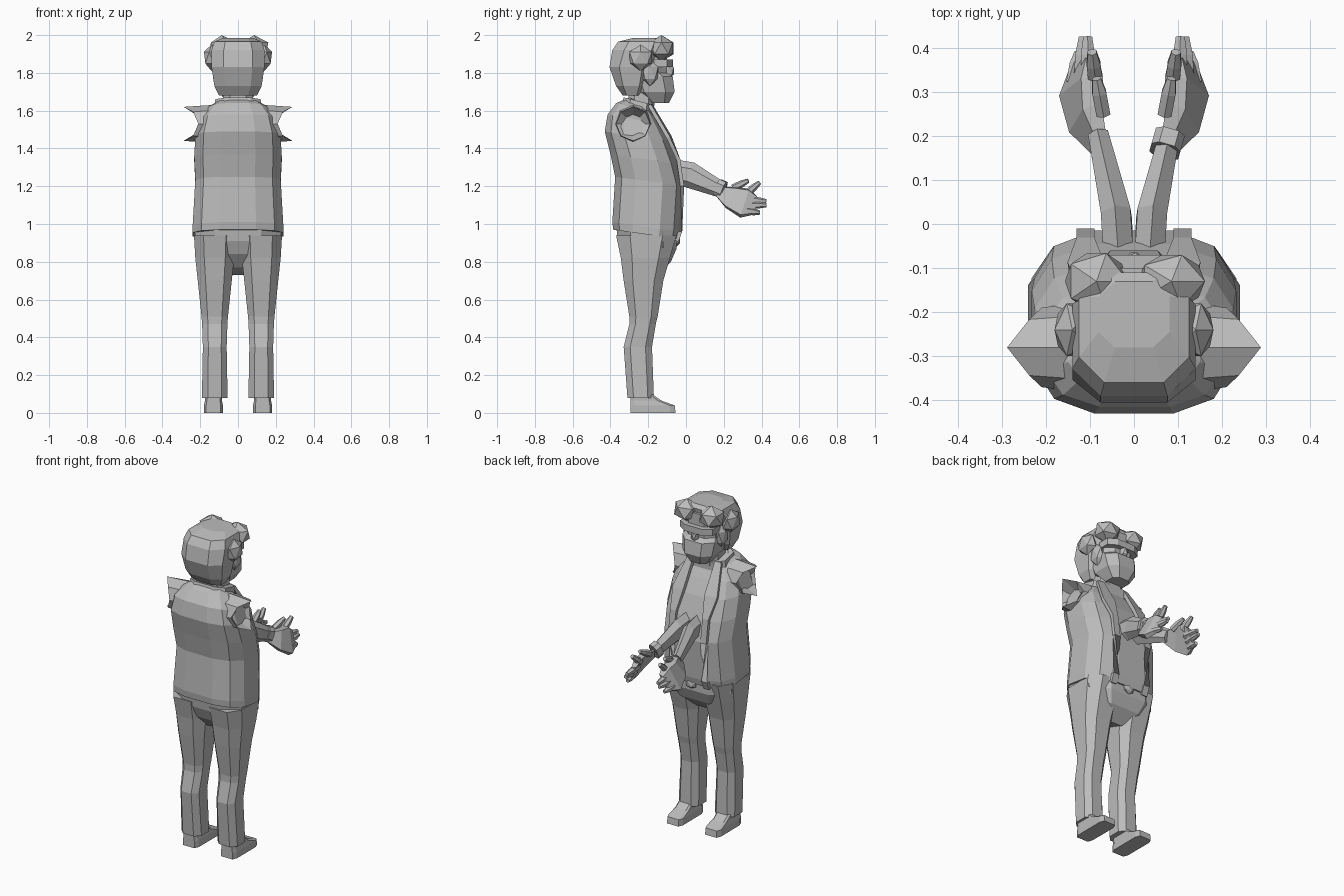
import bpy
import bmesh
from math import cos, sin, pi, copysign
from mathutils import Vector

default_cube = bpy.data.objects.get("Cube")
if default_cube:
    bpy.data.objects.remove(default_cube, do_unlink=True)

grey = (.5, .5, .5, 1)
material = bpy.data.materials.new("plain grey")
material.use_nodes = True
material.diffuse_color = grey
material.node_tree.nodes["Principled BSDF"].inputs["Base Color"].default_value = grey


def finish(name, bm):
    """Turn the bmesh into a flat shaded grey object."""
    bmesh.ops.recalc_face_normals(bm, faces=bm.faces)
    mesh = bpy.data.meshes.new(name)
    bm.to_mesh(mesh)
    bm.free()
    mesh.materials.append(material)
    part = bpy.data.objects.new(name, mesh)
    bpy.context.collection.objects.link(part)


def loft(name, rings, side=1):
    """Skin a list of equal point rings and cap both ends."""
    bm = bmesh.new()
    rows = [[bm.verts.new((x * side, y, z)) for x, y, z in ring] for ring in rings]
    for lower, upper in zip(rows, rows[1:]):
        for i in range(len(lower)):
            bm.faces.new((lower[i - 1], lower[i], upper[i], upper[i - 1]))
    bm.faces.new(rows[0])
    bm.faces.new(rows[-1])
    finish(name, bm)


def rounded_outline(sides, power):
    """Squared-off circle that fills the unit square, flat on all four sides."""
    def soften(value):
        return copysign(abs(value) ** power, value)
    angles = [(i + .5) * 2 * pi / sides for i in range(sides)]
    widest = soften(cos(angles[0]))
    return [(soften(cos(a)) / widest, soften(sin(a)) / widest) for a in angles]


def stack(name, rows, centre=0, side=1, tilt=0, sides=8, power=.7):
    """Stack outlines from rows of (height, half width, back, front)."""
    outline = rounded_outline(sides, power)
    rings = []
    for height, width, back, front in rows:
        middle, depth = (front + back) / 2, (front - back) / 2
        rings.append([(centre + u * width, middle + v * depth, height - tilt * (v + 1) / 2)
                      for u, v in outline])
    loft(name, rings, side)


def tube(name, path, side, shape):
    """Sweep a shape along a path of (point, half width, half height)."""
    points = [Vector(step[0]) for step in path]
    rings = []
    for i, (point, width, height) in enumerate(path):
        ahead = points[min(i + 1, len(points) - 1)] - points[max(i - 1, 0)]
        across = ahead.cross(Vector((0, 0, 1))).normalized()
        up = across.cross(ahead).normalized()
        rings.append([points[i] + across * u * width + up * v * height for u, v in shape])
    loft(name, rings, side)


def blob(name, centre, size, side=1):
    """Faceted lump."""
    bm = bmesh.new()
    bmesh.ops.create_icosphere(bm, subdivisions=1, radius=1)
    for vert in bm.verts:
        vert.co = Vector(a + b * c for a, b, c in zip(centre, size, vert.co))
        vert.co.x *= side
    finish(name, bm)


six_sided = rounded_outline(6, 1)
eight_sided = rounded_outline(8, .7)
square = rounded_outline(4, 1)
palm_slant = [(-1, 1), (0, .9), (1, -.8), (.5, -1)]

# torso
stack("vest", [
    (.97, .24, -.385, -.04), (1.01, .24, -.39, -.03), (1.25, .226, -.375, -.015),
    (1.37, .232, -.4, -.045), (1.49, .225, -.43, -.09), (1.58, .2, -.415, -.14),
    (1.64, .15, -.37, -.18), (1.67, .1, -.3, -.2)], tilt=.05, sides=12)
stack("pelvis", [
    (.77, .06, -.27, -.15), (.84, .18, -.33, -.08), (.91, .225, -.36, -.05),
    (.99, .23, -.37, -.05)], tilt=.04)
blob("belt_buckle", (0, -.05, .91), (.04, .02, .03))
stack("collar", [(1.6, .13, -.35, -.17), (1.67, .12, -.33, -.17)], tilt=.04)
stack("neck", [(1.6, .08, -.31, -.17), (1.74, .08, -.3, -.16)])

# head
stack("face", [(1.76, .1, -.3, -.1), (1.94, .1, -.3, -.1)])
stack("beard", [(1.64, .06, -.2, -.09), (1.7, .1, -.27, -.06), (1.78, .11, -.3, -.07),
                (1.8, .1, -.3, -.1)])
stack("brow_band", [(1.83, .11, -.2, -.07), (1.87, .11, -.2, -.07)])
blob("nose", (0, -.09, 1.81), (.025, .03, .04))
stack("hair", [
    (1.68, .1, -.335, -.24), (1.73, .125, -.37, -.21), (1.83, .14, -.405, -.18),
    (1.92, .14, -.39, -.12), (1.965, .125, -.36, -.11), (1.985, .08, -.28, -.13)])
blob("left_fringe", (.085, -.13, 1.93), (.085, .07, .07))
blob("right_fringe", (-.085, -.13, 1.93), (.08, .075, .07))

for label, side in (("left_", 1), ("right_", -1)):
    # tufts over the ears
    blob(label + "side_hair", (.14, -.24, 1.88), (.045, .07, .07), side)
    blob(label + "sideburn", (.11, -.19, 1.8), (.03, .05, .07), side)

    # ragged armhole, flared to two spikes and hollow at its end
    def armhole(radius, reach, flare):
        angles = [i * pi / 4 for i in range(8)]
        return [(reach + flare * abs(sin(a)) ** 3, radius * cos(a) - .28,
                 radius * sin(a) + 1.53) for a in angles]
    loft(label + "sleeve", [armhole(.1, .14, 0), armhole(.09, .21, .078),
                            armhole(.05, .2, 0)], side)

    # vest edge running from the neck to the hem
    tube(label + "lapel", [
        ((.09, -.19, 1.63), .02, .01), ((.11, -.09, 1.46), .04, .01),
        ((.11, -.04, 1.34), .02, .01), ((.11, -.02, 1.2), .02, .01),
        ((.11, -.03, .96), .02, .01), ((.11, -.05, .91), .02, .01)], side, square)

    # forearm and hand
    tube(label + "forearm", [
        ((.035, -.08, 1.275), .034, .06), ((.04, .02, 1.26), .034, .06),
        ((.08, .2, 1.175), .023, .035)], side, six_sided)
    tube(label + "palm", [
        ((.08, .18, 1.17), .025, .03), ((.11, .24, 1.14), .045, .06),
        ((.12, .31, 1.11), .05, .08), ((.11, .37, 1.1), .03, .05)], side, palm_slant)
    tips = [("thumb", .33, 1.23), ("index_finger", .39, 1.22), ("middle_finger", .425, 1.12),
            ("ring_finger", .425, 1.1), ("little_finger", .39, 1.06)]
    for i, (finger, reach, height) in enumerate(tips):
        base = Vector((.07 + .017 * i, .25 if finger == "thumb" else .32, 1.19 - .03 * i))
        tip = Vector((.085 + .01 * i, reach, height))
        tube(label + finger, [(base, .016, .018), (base.lerp(tip, .6), .016, .016),
                              (tip, .01, .01)], side, six_sided)

    # trouser leg
    stack(label + "leg", [
        (.08, .068, -.31, -.17), (.35, .063, -.33, -.18), (.47, .067, -.3, -.16),
        (.51, .07, -.3, -.15), (.7, .09, -.33, -.12), (.82, .103, -.345, -.085),
        (.94, .11, -.37, -.05)], centre=.123, side=side)

    # shoe with a low toe
    stack(label + "shoe", [
        (0, .05, -.295, -.055), (.04, .05, -.295, -.06), (.065, .045, -.295, -.13),
        (.1, .045, -.295, -.18)], centre=.13, side=side, power=.3)

# watch on the left wrist
tube("wrist_watch", [((.07, .165, 1.195), .034, .045), ((.08, .2, 1.18), .034, .045)],
     1, eight_sided)
